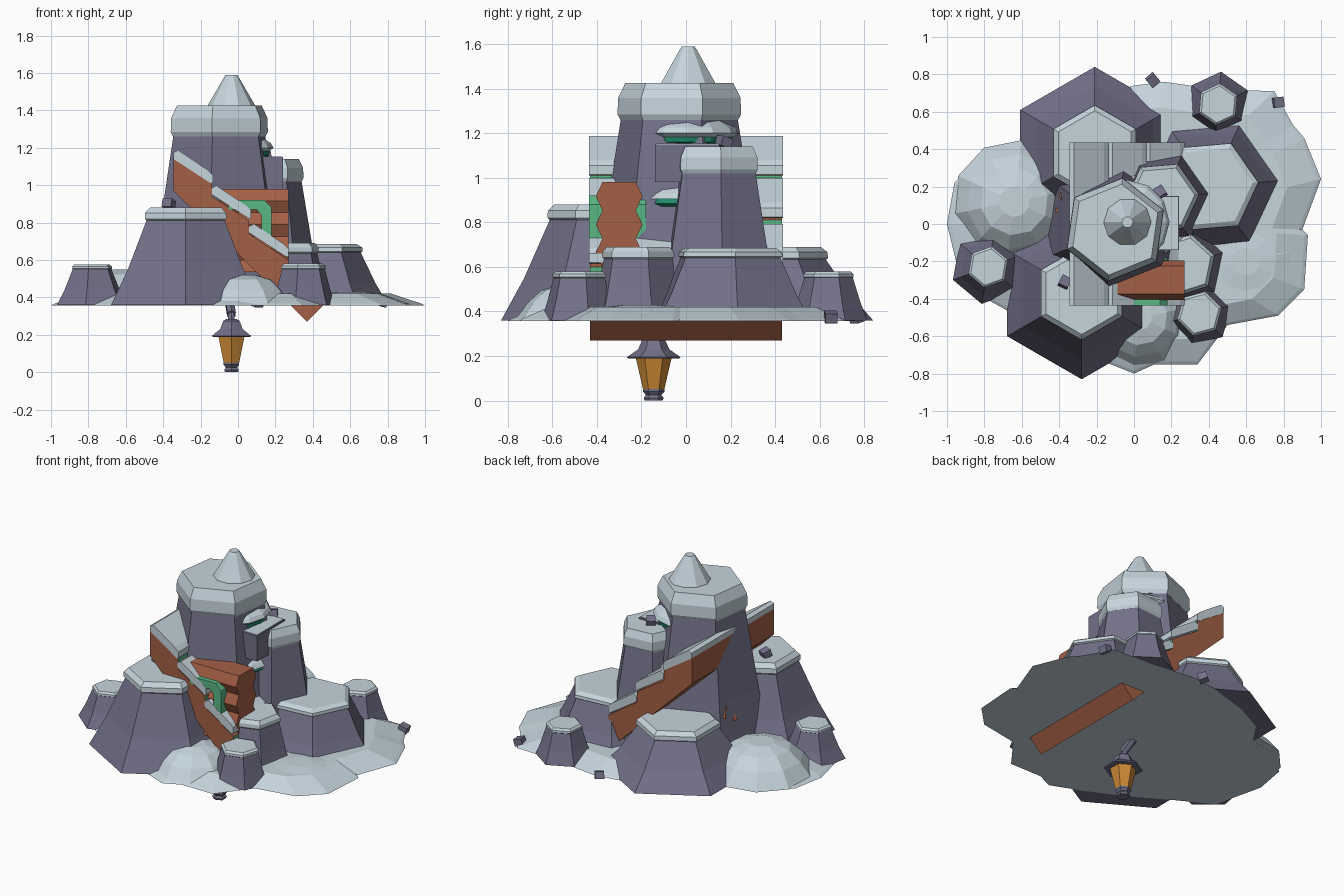
import bpy, bmesh, math
from mathutils import Vector, Matrix

if "Cube" in bpy.data.objects:
    bpy.data.objects.remove(bpy.data.objects["Cube"])


def mat(name, c):
    m = bpy.data.materials.new(name)
    m.diffuse_color = (*c, 1)
    m.use_nodes = True
    m.node_tree.nodes["Principled BSDF"].inputs["Base Color"].default_value = m.diffuse_color
    return m


SNOW = mat("snow", (0.56, 0.66, 0.72))
ROCK = mat("slate rock", (0.17, 0.165, 0.25))
WOOD = mat("red brown wood", (0.37, 0.115, 0.06))
GREEN = mat("light green", (0.10, 0.48, 0.24))
TEAL = mat("dark green", (0.015, 0.25, 0.15))
GLASS = mat("amber glass", (0.60, 0.25, 0.035))


def finish(name, bm, *mats):
    bmesh.ops.recalc_face_normals(bm, faces=bm.faces)
    me = bpy.data.meshes.new(name)
    bm.to_mesh(me)
    bm.free()
    for m in mats:
        me.materials.append(m)
    ob = bpy.data.objects.new(name, me)
    bpy.context.collection.objects.link(ob)
    return ob


def lathe(name, m, prof, sides, c, rot=0):
    """Stack of polygon rings: prof is a list of (radius, z)."""
    bm = bmesh.new()
    rings = []
    for r, z in prof:
        rings.append([bm.verts.new((c[0] + r * math.cos(rot + i * math.tau / sides),
                                    c[1] + r * math.sin(rot + i * math.tau / sides), z))
                      for i in range(sides)])
    for a, b in zip(rings, rings[1:]):
        for i in range(sides):
            j = (i + 1) % sides
            bm.faces.new((a[i], a[j], b[j], b[i]))
    bm.faces.new(rings[0])
    bm.faces.new(rings[-1])
    return finish(name, bm, m)


def extrude(name, pts, axis, a, b, *mats):
    """Extrude a profile along x (points are y,z) or along y (points are x,z)."""
    bm = bmesh.new()
    place = (lambda p, t: (t, p[0], p[1])) if axis == "x" else (lambda p, t: (p[0], t, p[1]))
    f = [bm.verts.new(place(p, a)) for p in pts]
    k = [bm.verts.new(place(p, b)) for p in pts]
    bm.faces.new(f)
    bm.faces.new(k)
    for i in range(len(pts)):
        j = (i + 1) % len(pts)
        bm.faces.new((f[i], f[j], k[j], k[i]))
    return finish(name, bm, *mats)


def box(name, m, c, size, rot=(0, 0, 0)):
    bm = bmesh.new()
    bmesh.ops.create_cube(bm, size=1)
    bm.transform(Matrix.Translation(c)
                 @ Matrix.Rotation(rot[2], 4, "Z") @ Matrix.Rotation(rot[0], 4, "X")
                 @ Matrix.Diagonal((*size, 1)))
    return finish(name, bm, m)


def rod(name, m, p, q, r):
    p, q = Vector(p), Vector(q)
    bm = bmesh.new()
    bmesh.ops.create_cone(bm, cap_ends=True, segments=6, radius1=r, radius2=r,
                          depth=(q - p).length)
    bm.transform(Matrix.Translation((p + q) / 2)
                 @ (q - p).to_track_quat("Z", "Y").to_matrix().to_4x4())
    return finish(name, bm, m)


# Snow ground: uneven outline with a sloped rim
outline = [(-1, 0), (-.96, .22), (-.8, .37), (-.6, .4), (-.5, .55), (-.3, .65), (0, .74),
           (.16, .76), (.45, .72), (.75, .71), (.85, .53), (.91, .46), (1, .24), (.9, -.03),
           (.93, -.06), (.91, -.35), (.77, -.49), (.5, -.54), (.34, -.75), (.11, -.75),
           (0, -.8), (-.2, -.72), (-.45, -.6), (-.7, -.45), (-.92, -.33)]
bm = bmesh.new()
rings = [[bm.verts.new((x * s, y * s, z)) for x, y in outline]
         for s, z in ((1, .357), (.98, .367), (.82, .42))]
for a, b in zip(rings, rings[1:]):
    for i in range(len(a)):
        j = (i + 1) % len(a)
        bm.faces.new((a[i], a[j], b[j], b[i]))
bm.faces.new(rings[0])
bm.faces.new(rings[-1])
finish("snow_ground", bm, SNOW)

# Snow mounds
for name, c, r, top in (("left", (-.64, .12), .33, .55), ("front", (.03, -.5), .27, .52),
                        ("right", (.6, -.2), .3, .43)):
    h = top - .36
    lathe(name + "_snow_mound", SNOW,
          [(r, .36), (r * .78, .36 + h * .5), (r * .55, .36 + h * .85), (r * .25, top)],
          10, c, .2)

# Hexagonal rocks with snow caps: x, y, base radius, cap radius, cap bottom, cap top, turn
rocks = {
    "front_left": (-.28, -.37, .46, .245, .81, .88, 30),
    "back_left": (-.21, .38, .46, .25, .63, .69, 30),
    "tall_centre": (-.10, -.03, .42, .272, 1.26, 1.425, 22),
    "tall_right": (.15, .14, .31, .195, 1.02, 1.14, 5),
    "wide_right": (.41, .2, .395, .25, .64, .685, 5),
    "middle_right": (.27, -.22, .23, .165, .635, .69, 18),
    "small_left": (-.78, -.23, .20, .11, .55, .577, 20),
    "small_back": (.45, .64, .175, .11, .55, .58, 25),
    "small_front": (.35, -.48, .175, .12, .55, .58, 15),
}
for name, (x, y, rb, rc, z0, z1, turn) in rocks.items():
    t, h = math.radians(turn), z1 - z0
    d = rb - rc
    lathe(name + "_rock", ROCK,
          [(rb, .36), (rc + d * .52, .36 + (z0 - .36) * .42), (rc * .97, z0 + .01)],
          6, (x, y), t)
    lathe(name + "_snow_cap", SNOW,
          [(rc * .98, z0), (rc * 1.03, z0 + h * .15), (rc * 1.02, z0 + h * .6),
           (rc * .9, z1)], 6, (x, y), t)

# Buried building: stepped roof body with green risers
body = [(-.345, 1.14), (-.14, 1.01), (-.14, .94), (.06, .81), (.06, .74), (.27, .60),
        (.27, .51), (.46, .36), (.37, .27), (-.345, .97)]
roof = extrude("stepped_roof", body, "y", -.432, .432, WOOD, GREEN)
for p in roof.data.polygons:
    if p.normal.x > .95:
        p.material_index = 1

# Snow slabs on each roof step
for n, (x, z) in enumerate(((-.345, 1.14), (-.14, .95), (.06, .745))):
    slab = [(x, z), (x, z + .035), (x + .025, z + .048), (x + .185, z - .06),
            (x + .21, z - .085), (x + .21, z - .125), (x + .2, z - .13)]
    extrude("roof_snow_%d" % (n + 1), slab, "y", -.436, .436, SNOW)

# Log dormer: zigzag wall section run along x
right = [(-.3 + (.075 if i % 2 == 0 else .105), .98 - i * .0633) for i in range(8)]
left = [(-.6 - y, z) for y, z in reversed(right)]
extrude("log_dormer", right + left, "x", -.1, .27, WOOD)

# Green bent frame around the dormer
frame = [(-.05, .92), (.14, .92), (.18, .88), (.18, .69), (.125, .73), (.125, .84),
         (.10, .87), (-.05, .87)]
extrude("green_frame", frame, "y", -.435, -.18, GREEN)

# Tiered tower rising out of the rocks
TC = (-.035, .01)
lathe("lower_tier_rim", TEAL, [(.24, .87), (.26, .885), (.25, .91)], 12, TC)
lathe("lower_tier_snow", SNOW, [(.27, .905), (.25, .93), (.18, .99)], 12, TC)
box("tower_room", ROCK, (.05, .005, 1.065), (.38, .29, .17))
box("tower_room_top_snow", SNOW, (.05, .005, 1.151), (.37, .28, .006))
lathe("upper_tier_rim", TEAL, [(.17, 1.145), (.20, 1.16), (.205, 1.19)], 12, TC)
lathe("upper_tier_snow", SNOW,
      [(.20, 1.18), (.225, 1.20), (.21, 1.225), (.14, 1.27), (.105, 1.325)], 12, TC)
lathe("upper_ledge", ROCK, [(.115, 1.325), (.13, 1.332), (.09, 1.345)], 8, TC)
lathe("spire_neck", TEAL, [(.095, 1.33), (.095, 1.39)], 8, TC)
lathe("spire_snow", SNOW,
      [(.10, 1.375), (.135, 1.405), (.125, 1.43), (.04, 1.575), (.03, 1.59)], 10, TC)

# Hanging lantern
LC = (-.035, -.145)
T = math.radians(30)
lathe("lantern_foot", ROCK, [(.04, 0), (.045, .012), (.035, .025), (.048, .04), (.048, .055)],
      6, LC, T)
lathe("lantern_glass", GLASS, [(.048, .052), (.08, .19)], 6, LC, T)
lathe("lantern_roof", ROCK, [(.115, .188), (.12, .195), (.07, .23), (.05, .275), (.03, .285)],
      6, LC, T)
rod("lantern_stem", ROCK, (*LC, .27), (-.035, -.13, .32), .02)
rod("lantern_hook", ROCK, (-.035, -.14, .31), (-.045, -.06, .37), .026)

# Scattered stones and wood splinters
for n, p in enumerate(((.1, .77, .375), (.77, .65, .375), (-.37, -.31, .9), (.14, .17, 1.16))):
    box("loose_stone_%d" % (n + 1), ROCK, p, (.055, .055, .045), (.3, 0, .7 + n))
for n, p in enumerate(((-.38, .14, .68), (-.39, .07, .64))):
    box("wood_splinter_%d" % (n + 1), WOOD, p, (.025, .03, .08), (.5, 0, .4 + n))
